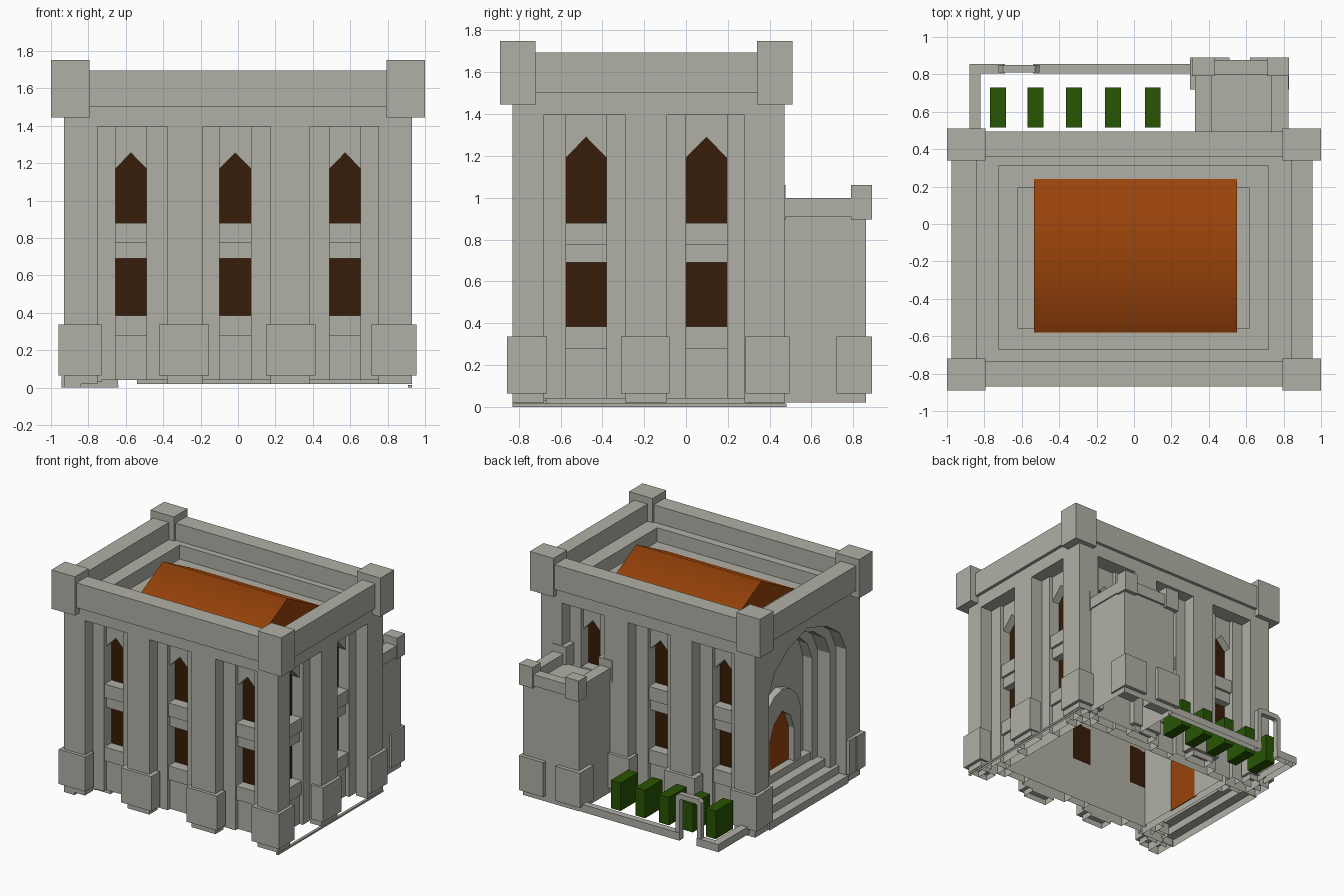
import bpy, bmesh, math
from mathutils import Vector

if "Cube" in bpy.data.objects:
    bpy.data.objects.remove(bpy.data.objects["Cube"])


def material(name, rgb):
    m = bpy.data.materials.new(name)
    m.diffuse_color = (*rgb, 1)
    m.use_nodes = True
    m.node_tree.nodes["Principled BSDF"].inputs["Base Color"].default_value = m.diffuse_color
    return m


STONE = material("grey stone", (0.435, 0.435, 0.385))
ORANGE = material("burnt orange", (0.32, 0.056, 0.003))
BROWN = material("dark brown", (0.038, 0.012, 0.002))
GREEN = material("hedge green", (0.021, 0.09, 0.001))


def prism(name, pts, vec, mat=STONE):
    """Extrude a planar outline along a vector; stone is open underneath at ground level."""
    bm = bmesh.new()
    v = Vector(vec)
    a = [bm.verts.new(p) for p in pts]
    b = [bm.verts.new(Vector(p) + v) for p in pts]
    bm.faces.new(a)
    bm.faces.new(b[::-1])
    n = len(a)
    for i in range(n):
        j = (i + 1) % n
        bm.faces.new((a[j], a[i], b[i], b[j]))
    bmesh.ops.recalc_face_normals(bm, faces=bm.faces[:])
    if mat is STONE:
        low = [f for f in bm.faces
               if f.normal.z < -0.9 and f.calc_center_median().z < 0.06]
        bmesh.ops.delete(bm, geom=low, context='FACES')
    me = bpy.data.meshes.new(name)
    bm.to_mesh(me)
    bm.free()
    me.materials.append(mat)
    ob = bpy.data.objects.new(name, me)
    bpy.context.collection.objects.link(ob)
    return ob


def box(name, x0, x1, y0, y1, z0, z1, mat=STONE):
    return prism(name, [(x0, y0, z0), (x1, y0, z0), (x1, y1, z0), (x0, y1, z0)],
                 (0, 0, z1 - z0), mat)


def ring(name, o, i, z0, z1):
    """Rectangular frame between an outer and an inner (x0, x1, y0, y1)."""
    box(name, o[0], o[1], o[2], i[2], z0, z1)
    box(name, o[0], o[1], i[3], o[3], z0, z1)
    box(name, o[0], i[0], i[2], i[3], z0, z1)
    box(name, i[1], o[1], i[2], i[3], z0, z1)


# Each side maps (distance along wall, depth inward, height) to a point
def front(u, d, z): return (u, -0.83 + d, z)
def back(u, d, z): return (u, 0.47 - d, z)
def right(u, d, z): return (0.93 - d, u, z)
def left(u, d, z): return (-0.93 + d, u, z)


def slab(name, side, prof, d0, d1, mat=STONE):
    vec = Vector(side(0, d1, 0)) - Vector(side(0, d0, 0))
    return prism(name, [side(u, d0, z) for u, z in prof], vec, mat)


def rect(u0, u1, z0, z1):
    return [(u0, z0), (u1, z0), (u1, z1), (u0, z1)]


def wall(tag, side, span, bays, windows, plinths, spring, tip):
    """Layered wall: pilasters, piers, sills, pointed windows."""
    lo, hi = span
    edges = [lo] + [e for b in bays for e in b] + [hi]
    for i in range(0, len(edges), 2):
        slab(tag + "_pilaster", side, rect(edges[i], edges[i + 1], 0.02, 1.45), 0, 0.1)
    edges = [lo + 0.1] + [e for w in windows for e in w] + [hi - 0.1]
    for i in range(0, len(edges), 2):
        slab(tag + "_pier", side, rect(edges[i], edges[i + 1], 0.04, 1.4), 0.1, 0.2)
    slab(tag + "_header", side, rect(lo, hi, 1.395, 1.52), 0, 0.1)
    for l, r in windows:
        c = (l + r) / 2
        slab(tag + "_window_head", side,
             [(l, spring), (c, tip), (r, spring), (r, 1.4), (l, 1.4)], 0.13, 0.2)
        slab(tag + "_lower_window", side, rect(l, r, 0.38, 0.7), 0.193, 0.2, BROWN)
        slab(tag + "_upper_window", side,
             [(l, 0.87), (r, 0.87), (r, spring), (c, tip), (l, spring)], 0.193, 0.2, BROWN)
        for z0, z1, z2 in ((0.04, 0.277, 0.385), (0.69, 0.775, 0.88)):
            slab(tag + "_sill_base", side, rect(l, r, z0, z1), 0.13, 0.2)
            slab(tag + "_sill", side, rect(l, r, z1, z2), 0.11, 0.2)
    for a, b in plinths:
        slab(tag + "_plinth", side, rect(a, b, 0.065, 0.337), -0.025, 0.08)


LONG_BAYS = [(-0.75, -0.38), (-0.19, 0.175), (0.385, 0.75)]
LONG_WIN = [(-0.655, -0.49), (-0.10, 0.07), (0.49, 0.655)]
LONG_PL = [(-0.96, -0.73), (-0.42, -0.155), (0.15, 0.415), (0.715, 0.955)]
wall("front", front, (-0.93, 0.93), LONG_BAYS, LONG_WIN, LONG_PL, 1.17, 1.255)
wall("back", back, (-0.93, 0.93), LONG_BAYS, LONG_WIN, LONG_PL, 1.17, 1.255)
wall("right", right, (-0.83, 0.47), [(-0.68, -0.29), (-0.09, 0.28)],
     [(-0.575, -0.38), (0.0, 0.195)],
     [(-0.855, -0.665), (-0.31, -0.08), (0.285, 0.485)], 1.19, 1.29)
box("right_ground_trim", 0.91, 0.93, -0.83, 0.48, 0, 0.015)

# Entrance side: nested pointed arches
C = -0.18


def arch_wall(name, lo, hi, half, spring, apex, top, d0, d1, z0=0.0):
    rise = apex - spring
    pts = [(1, 0), (0.84, 0.45), (0.5, 0.78)]
    prof = [(lo, z0), (C - half, z0)]
    prof += [(C - half * u, spring + rise * z) for u, z in pts]
    prof += [(C, apex)]
    prof += [(C + half * u, spring + rise * z) for u, z in pts[::-1]]
    prof += [(C + half, z0), (hi, z0), (hi, top), (lo, top)]
    slab(name, left, prof, d0, d1)


arch_wall("portal_outer_arch", -0.83, 0.47, 0.48, 1.05, 1.40, 1.5, 0, 0.09)
arch_wall("portal_middle_arch", -0.73, 0.37, 0.41, 1.02, 1.34, 1.45, 0.09, 0.2, 0.03)
arch_wall("portal_inner_arch", -0.62, 0.26, 0.34, 0.98, 1.28, 1.4, 0.2, 0.275, 0.03)
arch_wall("entrance_wall", -0.62, 0.26, 0.14, 0.45, 0.62, 1.4, 0.275, 0.3, 0.05)
for a, b in ((-0.855, -0.665), (0.285, 0.485)):
    slab("left_plinth", left, rect(a, b, 0.065, 0.337), -0.025, 0.08)

# Porch frame and door
outer = [(0.235, 0.2), (0.235, 0.62), (0.19, 0.75), (0.1, 0.83)]
inner = [(0.15, 0.2), (0.15, 0.5), (0.10, 0.62)]
frame = [(C - u, z) for u, z in outer] + [(C, 0.86)]
frame += [(C + u, z) for u, z in outer[::-1]]
frame += [(C + u, z) for u, z in inner] + [(C, 0.69)]
frame += [(C - u, z) for u, z in inner[::-1]]
slab("porch_frame", left, frame, 0.22, 0.28)
slab("door", left, [(C - 0.15, 0.05), (C + 0.15, 0.05), (C + 0.15, 0.5),
                    (C + 0.10, 0.62), (C, 0.69), (C - 0.10, 0.62), (C - 0.15, 0.5)],
     0.27, 0.295, ORANGE)

# Entrance steps as one stair profile
stair = [(-0.945, 0.0)]
for i in range(4):
    stair += [(-0.945 + 0.075 * i, 0.06 * (i + 1)), (-0.87 + 0.075 * i, 0.06 * (i + 1))]
stair += [(-0.64, 0.0)]
prism("entrance_steps", [(x, -0.67, z) for x, z in stair], (0, 0.98, 0))

# Parapet, corner blocks and stepped ledges around the roof
box("front_parapet", -0.9, 0.9, -0.87, -0.735, 1.5, 1.695)
box("back_parapet", -0.9, 0.9, 0.36, 0.495, 1.5, 1.695)
box("left_parapet", -0.975, -0.84, -0.8, 0.43, 1.5, 1.695)
box("right_parapet", 0.84, 0.955, -0.8, 0.43, 1.5, 1.695)
for x in (-1.0, 0.795):
    for y in (-0.89, 0.34):
        box("corner_block", x, x + 0.205, y, y + 0.17, 1.445, 1.75)
ring("upper_ledge", (-0.86, 0.86, -0.75, 0.38), (-0.725, 0.72, -0.67, 0.31), 1.40, 1.56)
ring("lower_ledge", (-0.725, 0.72, -0.67, 0.31), (-0.62, 0.615, -0.56, 0.195), 1.38, 1.45)

# Roof
box("roof_floor", -0.62, 0.615, -0.56, 0.195, 1.38, 1.42)
roof = prism("roof", [(-0.535, -0.58, 1.451), (-0.535, -0.17, 1.665), (-0.535, 0.24, 1.451)],
             (1.085, 0, 0), ORANGE)
bpy.context.view_layer.objects.active = roof
roof.select_set(True)
bpy.ops.object.shade_smooth_by_angle(angle=math.radians(70))
roof.select_set(False)

# Back tower
box("tower_body", 0.33, 0.815, 0.45, 0.86, 0.02, 0.92)
box("tower_back_parapet", 0.34, 0.8, 0.80, 0.878, 0.91, 1.0)
box("tower_left_parapet", 0.325, 0.415, 0.45, 0.85, 0.91, 1.0)
box("tower_right_parapet", 0.735, 0.825, 0.45, 0.85, 0.91, 1.0)
for x in (0.31, 0.71):
    for y in (0.375, 0.79):
        box("tower_corner_block", x, x + 0.12, y, y + 0.1, 0.895, 1.06)
for x in (0.30, 0.62):
    box("tower_plinth", x, x + 0.21, 0.72, 0.89, 0.065, 0.337)

# Garden wall, gate and hedges
box("garden_wall_long", -0.54, 0.34, 0.805, 0.855, 0.02, 0.08)
box("garden_wall_short", -0.88, -0.69, 0.805, 0.855, 0.02, 0.08)
box("garden_wall_side", -0.88, -0.82, 0.47, 0.855, 0.02, 0.08)
g = [(-0.725, 0.03), (-0.725, 0.36), (-0.70, 0.385), (-0.53, 0.385), (-0.505, 0.36),
     (-0.505, 0.03), (-0.54, 0.03), (-0.54, 0.335), (-0.55, 0.345), (-0.68, 0.345),
     (-0.69, 0.335), (-0.69, 0.03)]
prism("gate_arch", [(x, 0.81, z) for x, z in g], (0, 0.04, 0))
for x in (-0.77, -0.57, -0.363, -0.155, 0.058):
    box("hedge", x, x + 0.085, 0.515, 0.73, 0.045, 0.265, GREEN)
